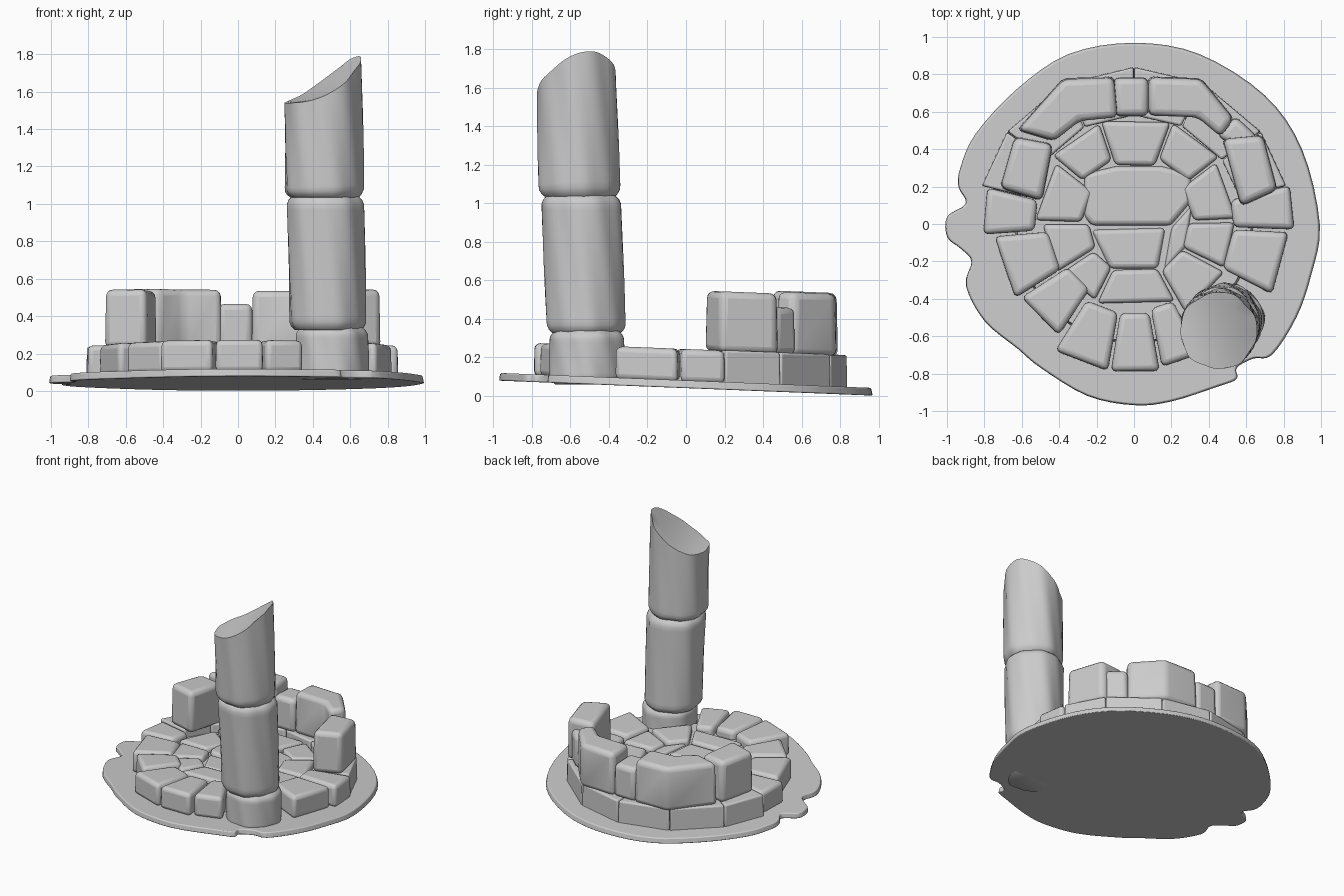
import bpy, bmesh, math
from math import sin, cos, pi, radians
from mathutils import Vector

cube = bpy.data.objects.get("Cube")
if cube:
    bpy.data.objects.remove(cube, do_unlink=True)

grey = bpy.data.materials.new("stone_grey")
grey.use_nodes = True
grey.diffuse_color = (0.6, 0.6, 0.6, 1)
grey.node_tree.nodes["Principled BSDF"].inputs["Base Color"].default_value = (0.6, 0.6, 0.6, 1)

TILT = -0.04  # the whole ruin slopes down towards the back


def finish(name, bm, bevel=0.0, angle=50):
    bmesh.ops.recalc_face_normals(bm, faces=bm.faces)
    mesh = bpy.data.meshes.new(name)
    bm.to_mesh(mesh)
    bm.free()
    mesh.materials.append(grey)
    ob = bpy.data.objects.new(name, mesh)
    bpy.context.collection.objects.link(ob)
    if bevel:
        mod = ob.modifiers.new("rounded_edges", "BEVEL")
        mod.width, mod.segments, mod.limit_method = bevel, 3, "ANGLE"
        mod.angle_limit = radians(25)
    bpy.ops.object.select_all(action="DESELECT")
    ob.select_set(True)
    bpy.context.view_layer.objects.active = ob
    bpy.ops.object.shade_smooth_by_angle(angle=radians(angle))
    return ob


def slab(name, outline, z0, z1, bevel=0.03, taper=0.98, angle=50):
    """Extrude a plan outline into a tilted stone with a slightly smaller top."""
    bm = bmesh.new()
    mid = sum((Vector(p) for p in outline), Vector((0, 0))) / len(outline)
    low, top = [], []
    for p in outline:
        q = mid + (Vector(p) - mid) * taper
        low.append(bm.verts.new((p[0], p[1], z0 + TILT * p[1])))
        top.append(bm.verts.new((q.x, q.y, z1 + TILT * q.y)))
    bm.faces.new(low)
    bm.faces.new(top)
    n = len(low)
    for i in range(n):
        j = (i + 1) % n
        bm.faces.new((low[i], low[j], top[j], top[i]))
    return finish(name, bm, bevel, angle)


def wedge(name, a0, a1, r0, r1, z0, z1, bevel=0.03):
    """A ring stone between two angles and two radii."""
    corners = [(r0, a0), (r1, a0), (r1, a1), (r0, a1)]
    slab(name, [(r * cos(radians(a)), r * sin(radians(a))) for r, a in corners], z0, z1, bevel)


def smooth_loop(points, steps=4):
    """Closed Catmull-Rom curve through plan points."""
    pts, out = [Vector(p) for p in points], []
    n = len(pts)
    for i in range(n):
        a, b, c, d = (pts[(i + k - 1) % n] for k in range(4))
        for s in range(steps):
            t = s / steps
            out.append((2 * b + (c - a) * t + (2 * a - 5 * b + 4 * c - d) * t * t
                        + (3 * b - a - 3 * c + d) * t ** 3) / 2)
    return out


# Ragged ground plate
rim = [(0, .97), (.35, .91), (.7, .69), (.9, .4), (.995, 0), (.95, -.27), (.87, -.5),
       (.74, -.7), (.64, -.72), (.55, -.77), (.55, -.83), (.45, -.87), (.2, -.95),
       (0, -.97), (-.25, -.92), (-.5, -.77), (-.62, -.67), (-.8, -.52), (-.9, -.33),
       (-.87, -.2), (-.93, -.13), (-1, -.07), (-1, .04), (-.9, .11), (-.94, .2),
       (-.93, .3), (-.85, .48), (-.63, .72), (-.35, .91)]
slab("ground_plate", smooth_loop(rim), .04, .08, .012, .992)

# Mortar bed under the paving
bed = [(.64 * cos(i * pi / 16), .64 * sin(i * pi / 16)) for i in range(32)]
slab("mortar_bed", bed, .06, .18, 0)

# Outer paving ring: start angle, end angle, inner radius, outer radius
outer = [(166, 184, .53, .81), (185, 212, .46, .75), (213, 236, .42, .72), (238, 260, .48, .80),
         (261, 280, .48, .80), (281, 297, .46, .78), (333, 357, .53, .83), (-2, 14, .53, .86)]
for i, s in enumerate(outer):
    wedge(f"outer_paver_{i + 1}", *s, .07, .243)

# Middle paving ring
middle = [(3, 37, .32, .55), (38, 69, .37, .58), (70, 108, .33, .58), (109, 140, .36, .57),
          (142, 178, .28, .53), (180, 212, .24, .49), (214, 243, .26, .46), (245, 298, .27, .47),
          (300, 332, .29, .55), (334, 361, .29, .54)]
for i, s in enumerate(middle):
    wedge(f"middle_paver_{i + 1}", *s, .08, .222, .025)

# Centre paving
slab("centre_slab_back", [(-.27, .04), (-.27, .27), (-.1, .31), (.15, .31), (.31, .27), (.31, .12),
                          (.2, -.01), (-.23, -.01)], .08, .215, .025)
slab("centre_slab_front", [(-.23, -.03), (.17, -.02), (.13, -.24), (-.13, -.24)], .08, .21, .025)
slab("centre_slab_side", [(.2, -.02), (.31, .1), (.28, -.12), (.16, -.25)], .08, .2, .02)

# Lower wall course
course = [14, 36, 64, 90, 117, 144, 166]
for i, (a, b) in enumerate(zip(course, course[1:])):
    wedge(f"lower_wall_{i + 1}", a, b, .58, .84, .06, .245, .012)

# Upper wall blocks: plan outline and top height
blocks = {
    "left_end": ([(-.64, .47), (-.43, .43), (-.49, .12), (-.72, .19)], .55),
    "left_back": ([(-.63, .5), (-.43, .44), (-.29, .55), (-.08, .57), (-.1, .79), (-.38, .78)], .565),
    "centre_back": ([(-.11, .575), (.08, .575), (.08, .785), (-.11, .785)], .49),
    "right_back": ([(.07, .58), (.34, .57), (.47, .46), (.54, .56), (.36, .78), (.07, .79)], .56),
    "right_low": ([(.44, .47), (.64, .36), (.66, .47), (.54, .58)], .48),
    "right_end": ([(.47, .46), (.69, .48), (.77, .18), (.57, .09)], .55),
}
for key, (outline, top) in blocks.items():
    slab(f"wall_block_{key}", outline, .235, top, .035, .96)


# Column drums
def drum(name, low, high, broken=False, segs=48, rows=20):
    """Worn drum between two (x, y, z, radius) ends; broken gives a slanted, hollowed top."""
    bm = bmesh.new()
    a, b = Vector(low), Vector(high)
    rings = []

    def height(u):
        return 1.54 + .25 * max(0, (1 + u) / 2) ** 1.8

    for i in range(rows + 1):
        t = i / rows
        t = t * t * (3 - 2 * t)
        c = a.lerp(b, t)
        length = b.z - a.z
        edge = min(t, 1 if broken else 1 - t) * length
        round_in = .03 * max(0, 1 - edge / .045) ** 2
        ring = []
        for k in range(segs):
            f = 2 * pi * k / segs
            worn = .004 * sin(5 * f + 1) + .003 * sin(9 * f + 4 * t)
            r = c.w - round_in + worn
            z = c.z
            if broken:
                z = a.z + t * (height(cos(f - radians(20))) - a.z)
            ring.append(bm.verts.new((c.x + r * cos(f), c.y + r * sin(f), z)))
        rings.append(ring)
    # Top surface in shrinking rings, following the break
    for s in (.93, .7, .45, .2) if broken else ():
        ring = []
        for k in range(segs):
            f = 2 * pi * k / segs
            ring.append(bm.verts.new((b.x + s * b.w * cos(f), b.y + s * b.w * sin(f),
                                      height(s * cos(f - radians(20))))))
        rings.append(ring)
    for p, q in zip(rings, rings[1:]):
        for k in range(segs):
            j = (k + 1) % segs
            bm.faces.new((p[k], p[j], q[j], q[k]))
    bm.faces.new(rings[0])
    bm.faces.new(rings[-1])
    return finish(name, bm, 0, 45)


drum("column_foot", (.5, -.515, .06, .195), (.5, -.515, .34, .192))
drum("column_middle", (.478, -.52, .325, .203), (.465, -.545, 1.04, .207))
drum("column_top", (.46, -.555, 1.035, .211), (.452, -.57, 1.6, .205), broken=True)
